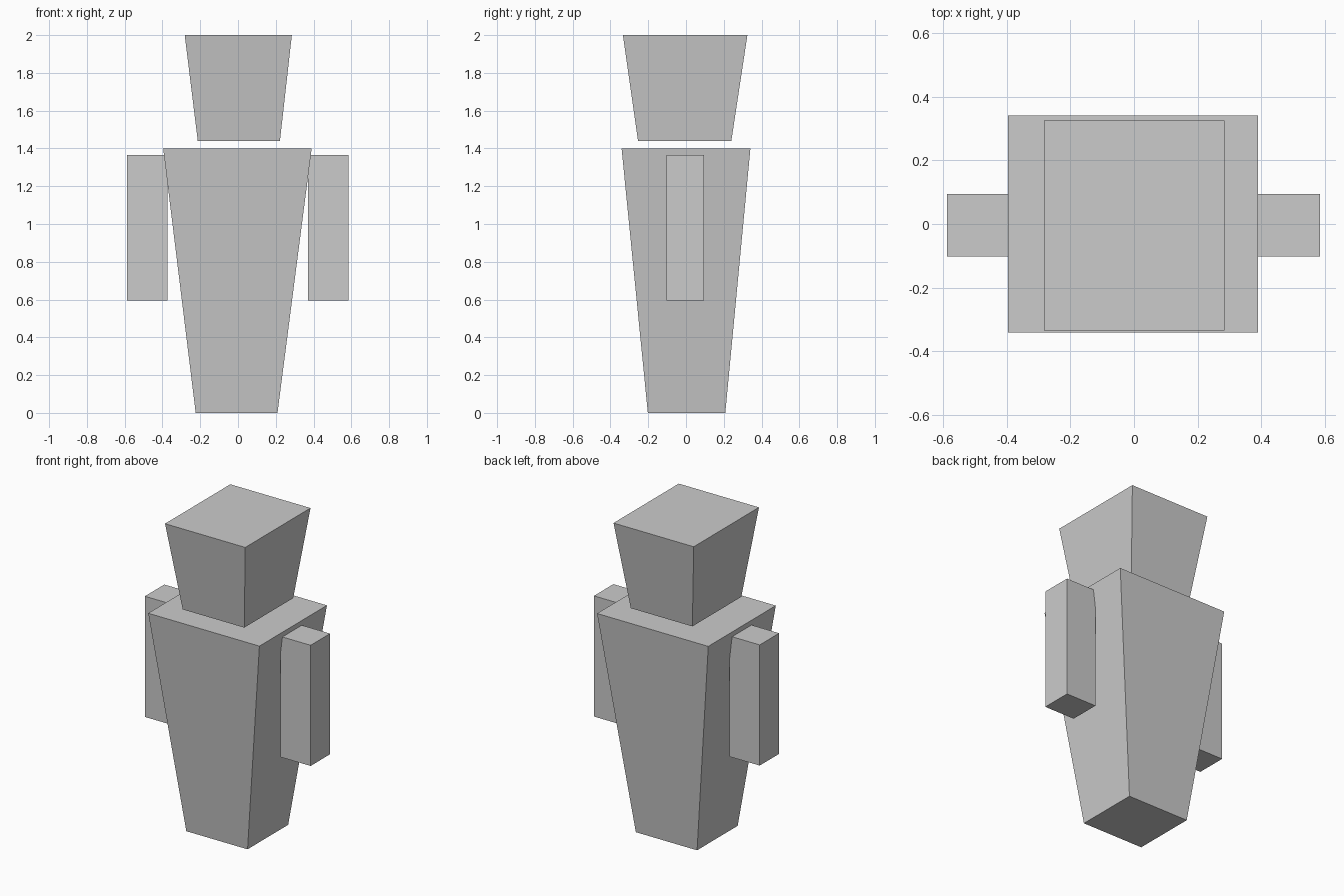
import bpy
import bmesh

if "Cube" in bpy.data.objects:
    bpy.data.objects.remove(bpy.data.objects["Cube"])


def tapered_block(name, bottom, top, z0, z1):
    """Six-sided block; bottom and top are (x_min, x_max, y_min, y_max)."""
    bm = bmesh.new()
    bmesh.ops.create_cube(bm, size=2)
    for v in bm.verts:
        upper = v.co.z > 0
        xa, xb, ya, yb = top if upper else bottom
        v.co = (xb if v.co.x > 0 else xa, yb if v.co.y > 0 else ya, z1 if upper else z0)
    bmesh.ops.recalc_face_normals(bm, faces=bm.faces)
    mesh = bpy.data.meshes.new(name)
    bm.to_mesh(mesh)
    bm.free()
    obj = bpy.data.objects.new(name, mesh)
    bpy.context.collection.objects.link(obj)
    return obj


# Body, narrowing towards the ground
tapered_block("body", (-0.224, 0.209, -0.202, 0.208), (-0.396, 0.39, -0.341, 0.341), 0.003, 1.4)

# Head, floating just above the body and wider at the top
tapered_block("head", (-0.213, 0.222, -0.254, 0.24), (-0.282, 0.285, -0.334, 0.325), 1.44, 2.0)

# Straight arms, one on each side
for name, x0, x1 in (("left_arm", -0.587, -0.373), ("right_arm", 0.371, 0.585)):
    section = (x0, x1, -0.102, 0.094)
    tapered_block(name, section, section, 0.595, 1.366)

# Stand the body exactly on the ground
for v in bpy.data.objects["body"].data.vertices:
    if v.co.z < 0.5:
        v.co.z = 0.0
